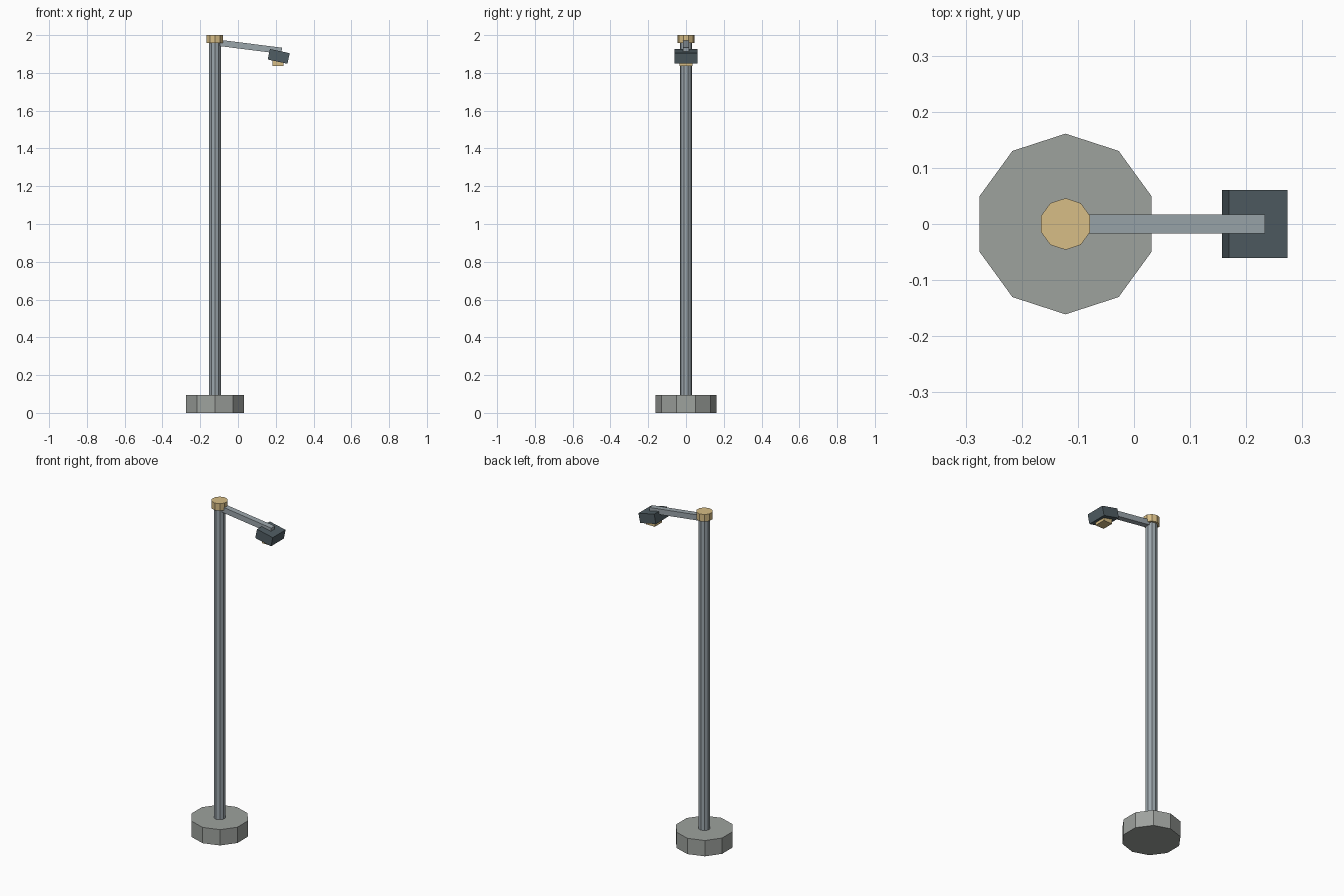
import bpy
from math import radians, cos, sin

if "Cube" in bpy.data.objects:
    bpy.data.objects.remove(bpy.data.objects["Cube"])

POLE_X = -0.122


def paint(obj, name, rgb):
    mat = bpy.data.materials.get(name) or bpy.data.materials.new(name)
    mat.diffuse_color = (*rgb, 1)
    mat.use_nodes = True
    mat.node_tree.nodes["Principled BSDF"].inputs["Base Color"].default_value = mat.diffuse_color
    obj.data.materials.append(mat)


def column(name, radius, z0, z1, mat):
    bpy.ops.mesh.primitive_cylinder_add(vertices=10, radius=radius, depth=z1 - z0,
                                        location=(POLE_X, 0, (z0 + z1) / 2))
    obj = bpy.context.object
    obj.name = name
    paint(obj, *mat)


def box(name, centre, size, tilt, mat):
    bpy.ops.mesh.primitive_cube_add(size=1, location=centre,
                                    rotation=(0, radians(tilt), 0))
    obj = bpy.context.object
    obj.name = name
    obj.scale = size
    bpy.ops.object.transform_apply(location=False, rotation=True, scale=True)
    paint(obj, *mat)


STONE = ("stone", (0.34, 0.36, 0.34))
STEEL = ("steel", (0.33, 0.38, 0.41))
DARK = ("dark_metal", (0.08, 0.11, 0.125))
BRASS = ("warm_yellow", (0.68, 0.51, 0.24))

# Footing, pole and top collar
column("base", 0.161, 0, 0.095, STONE)
column("pole", 0.033, 0.09, 1.97, STEEL)
column("collar", 0.046, 1.957, 2.0, BRASS)

# Arm sloping down from the pole: measured back from its outer end
tilt, length, thick = 7.2, 0.345, 0.033
end_x, end_z = 0.231, 1.917
box("arm", (end_x - cos(radians(tilt)) * length / 2, 0,
            end_z + sin(radians(tilt)) * length / 2),
    (length, 0.034, thick), tilt, STEEL)

# Lamp head and the light panel below it
box("lamp_head", (0.2155, 0, 1.8875), (0.107, 0.122, 0.057), 12, DARK)
box("light_panel", (0.212, 0, 1.852), (0.058, 0.07, 0.03), 0, BRASS)
